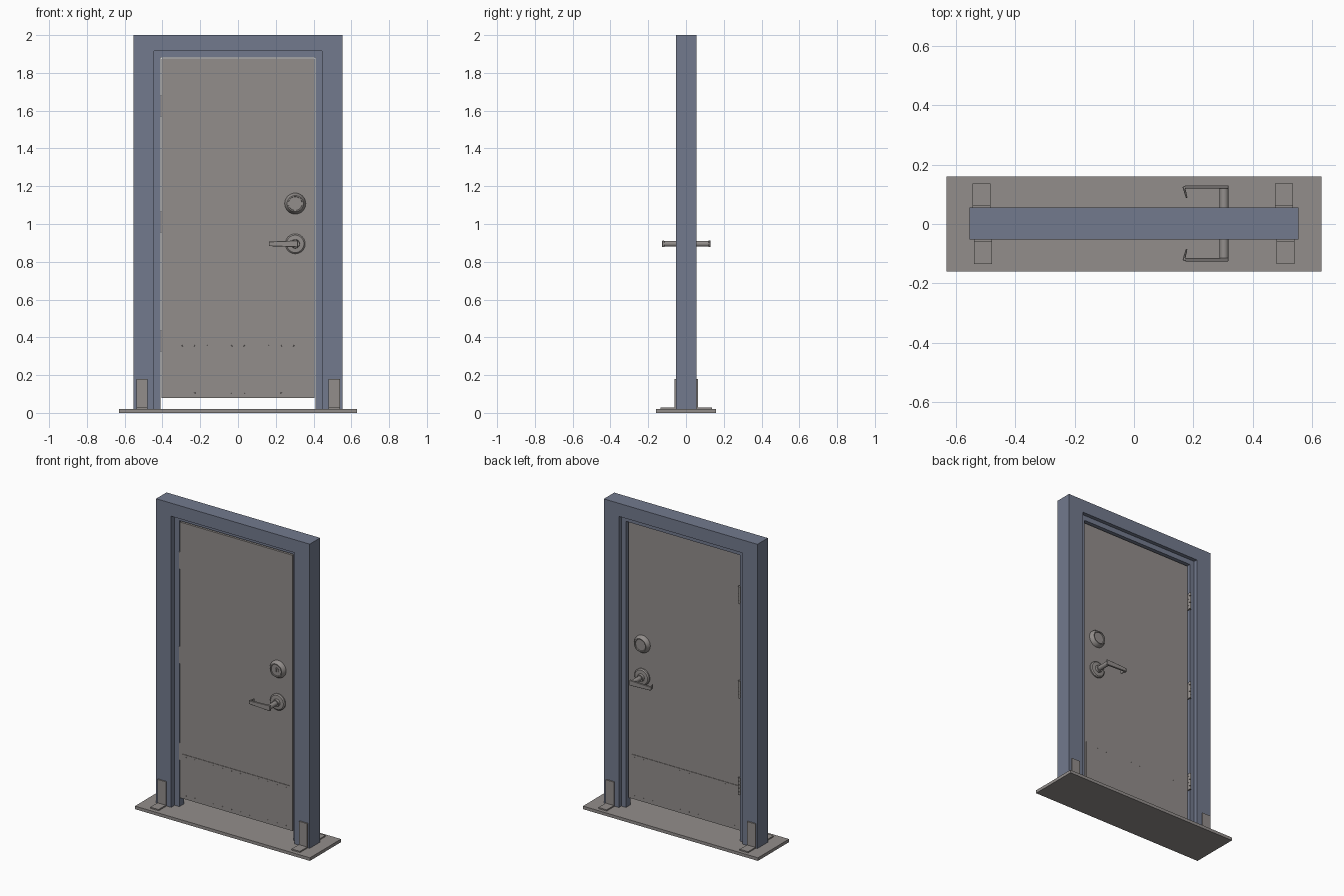
import bpy, bmesh, math
from mathutils import Matrix, Vector

if "Cube" in bpy.data.objects:
    bpy.data.objects.remove(bpy.data.objects["Cube"], do_unlink=True)


def material(name, rgb):
    m = bpy.data.materials.new(name)
    m.use_nodes = True
    m.diffuse_color = (*rgb, 1)
    m.node_tree.nodes["Principled BSDF"].inputs["Base Color"].default_value = (*rgb, 1)
    return m


BLUE = material("blue grey paint", (0.17, 0.195, 0.27))
GREY = material("warm grey metal", (0.29, 0.27, 0.26))


def finish(name, bm, mat, smooth=False):
    bmesh.ops.recalc_face_normals(bm, faces=bm.faces)
    mesh = bpy.data.meshes.new(name)
    bm.to_mesh(mesh)
    bm.free()
    mesh.materials.append(mat)
    ob = bpy.data.objects.new(name, mesh)
    bpy.context.collection.objects.link(ob)
    if smooth:
        bpy.ops.object.select_all(action='DESELECT')
        ob.select_set(True)
        bpy.context.view_layer.objects.active = ob
        bpy.ops.object.shade_smooth_by_angle(angle=math.radians(35))
    return ob


def prism(name, points, direction, mat):
    """Extrude a closed outline of 3D points along a direction."""
    bm = bmesh.new()
    face = bm.faces.new([bm.verts.new(p) for p in points])
    made = bmesh.ops.extrude_face_region(bm, geom=[face])
    verts = [g for g in made["geom"] if isinstance(g, bmesh.types.BMVert)]
    bmesh.ops.translate(bm, verts=verts, vec=Vector(direction))
    return finish(name, bm, mat)


def box(name, x, y, z, mat):
    pts = [(x[0], y[0], z[0]), (x[1], y[0], z[0]), (x[1], y[1], z[0]), (x[0], y[1], z[0])]
    return prism(name, pts, (0, 0, z[1] - z[0]), mat)


def lathe(name, profile, centre, side, mat):
    """Spin (radius, depth) points about the y axis; depth grows away from the door."""
    bm = bmesh.new()
    x, z = centre
    pts = [bm.verts.new((x + r, side * d, z)) for r, d in profile]
    edges = [bm.edges.new(pair) for pair in zip(pts, pts[1:])]
    bmesh.ops.spin(bm, geom=pts + edges, cent=(x, 0, z), axis=(0, 1, 0),
                   angle=math.tau, steps=32, use_duplicate=False)
    bmesh.ops.remove_doubles(bm, verts=bm.verts, dist=1e-5)
    return finish(name, bm, mat, smooth=True)


FLOOR = 0.02
DOOR_Y = (-0.018, 0.014)


def portal(name, outer, inner, top, inner_top, y):
    """U-shaped surround with an open bottom."""
    outline = [(-outer, FLOOR), (-outer, top), (outer, top), (outer, FLOOR),
               (inner, FLOOR), (inner, inner_top), (-inner, inner_top), (-inner, FLOOR)]
    prism(name, [(x, y[0], z) for x, z in outline], (0, y[1] - y[0], 0), BLUE)


# Floor plate and frame
box("floor_plate", (-0.63, 0.63), (-0.16, 0.16), (0, FLOOR), GREY)
portal("outer_frame", 0.553, 0.445, 2.0, 1.915, (-0.052, 0.055))
portal("door_stop", 0.446, 0.411, 1.916, 1.882, (-0.016, 0.03))

# Door leaf and kick plates with screws
box("door_leaf", (-0.405, 0.405), DOOR_Y, (0.08, 1.875), GREY)
for side, face, label in ((-1, DOOR_Y[0], "front"), (1, DOOR_Y[1], "back")):
    outside = sorted((face, face + side * 0.003))
    box(label + "_kick_plate", (-0.385, 0.385), outside, (0.09, 0.37), GREY)
    bm = bmesh.new()
    for i in range(12):
        for z in (0.105, 0.355):
            spot = Matrix.Translation((-0.36 + i * 0.72 / 11, face + side * 0.003, z))
            bmesh.ops.create_cone(bm, cap_ends=True, segments=8, radius1=0.004, radius2=0.003,
                                  depth=0.003, matrix=spot @ Matrix.Rotation(math.pi / 2, 4, 'X'))
    finish(label + "_kick_plate_screws", bm, GREY)

# Hinges: knuckles and two leaves at three heights
for i, z in enumerate((0.38, 1.01, 1.625)):
    bm = bmesh.new()
    for k in range(5):
        bmesh.ops.create_cone(bm, cap_ends=True, segments=16, radius1=0.008, radius2=0.008, depth=0.021,
                              matrix=Matrix.Translation((-0.408, 0.034, z + (k - 2) * 0.0225)))
    finish("hinge_knuckles_%d" % (i + 1), bm, GREY, smooth=True)
    box("hinge_leaf_%d" % (i + 1), (-0.411, -0.404), (-0.019, 0.034), (z - 0.055, z + 0.055), GREY)

# Lockset on both sides
LOCK_X, LEVER_Z, BOLT_Z = 0.303, 0.895, 1.108
for side, base, label in ((-1, 0.018, "front"), (1, 0.014, "back")):
    reach = 0.126 if side < 0 else 0.13
    lathe(label + "_lever_rose", [(0, base), (0.053, base), (0.053, base + 0.008), (0.046, base + 0.014),
                                  (0.024, base + 0.016), (0.022, base + 0.03), (0, base + 0.03)],
          (LOCK_X, LEVER_Z), side, GREY)
    lathe(label + "_lever_shaft", [(0, base), (0.015, base), (0.015, reach - 0.004), (0, reach - 0.004)],
          (LOCK_X, LEVER_Z), side, GREY)
    # Lever arm with a returned tip, tapering in height
    plan = [(0.318, reach), (0.175, reach), (0.163, reach - 0.005), (0.174, reach - 0.042),
            (0.18, reach - 0.042), (0.173, reach - 0.011), (0.318, reach - 0.011)]
    arm = prism(label + "_lever_arm", [(x, side * y, -1) for x, y in plan], (0, 0, 2), GREY)
    for v in arm.data.vertices:
        half = 0.012 + 0.006 * (v.co.x - 0.163) / 0.155
        v.co.z = LEVER_Z + half * v.co.z
    bevel = arm.modifiers.new("soft edges", 'BEVEL')
    bevel.width = 0.002
    # Deadbolt collar with a recessed centre
    lathe(label + "_deadbolt", [(0, base), (0.056, base), (0.055, base + 0.008), (0.043, base + 0.027),
                                (0.037, base + 0.027), (0.036, base + 0.02), (0, base + 0.02)],
          (LOCK_X, BOLT_Z), side, GREY)
lathe("key_cylinder", [(0, 0.036), (0.017, 0.036), (0.017, 0.042), (0, 0.042)],
      (LOCK_X, BOLT_Z), -1, GREY)
box("key_slot_plate", (LOCK_X - 0.002, LOCK_X + 0.002), (-0.044, -0.04),
    (BOLT_Z - 0.01, BOLT_Z + 0.01), GREY)

# Angle brackets holding the jambs to the floor plate
T = 0.008
for side, face, x_shift, label in ((-1, 0.052, 0.0, "front"), (1, 0.055, -0.005, "back")):
    profile = [(face, FLOOR), (face + 0.082, FLOOR), (face + 0.082, FLOOR + T),
               (face + T, FLOOR + T), (face + T, 0.18), (face, 0.18)]
    for x, hand in ((-0.538, "right"), (0.48, "left")):
        prism("%s_%s_bracket" % (label, hand), [(x + x_shift, side * y, z) for y, z in profile],
              (0.06, 0, 0), GREY)
